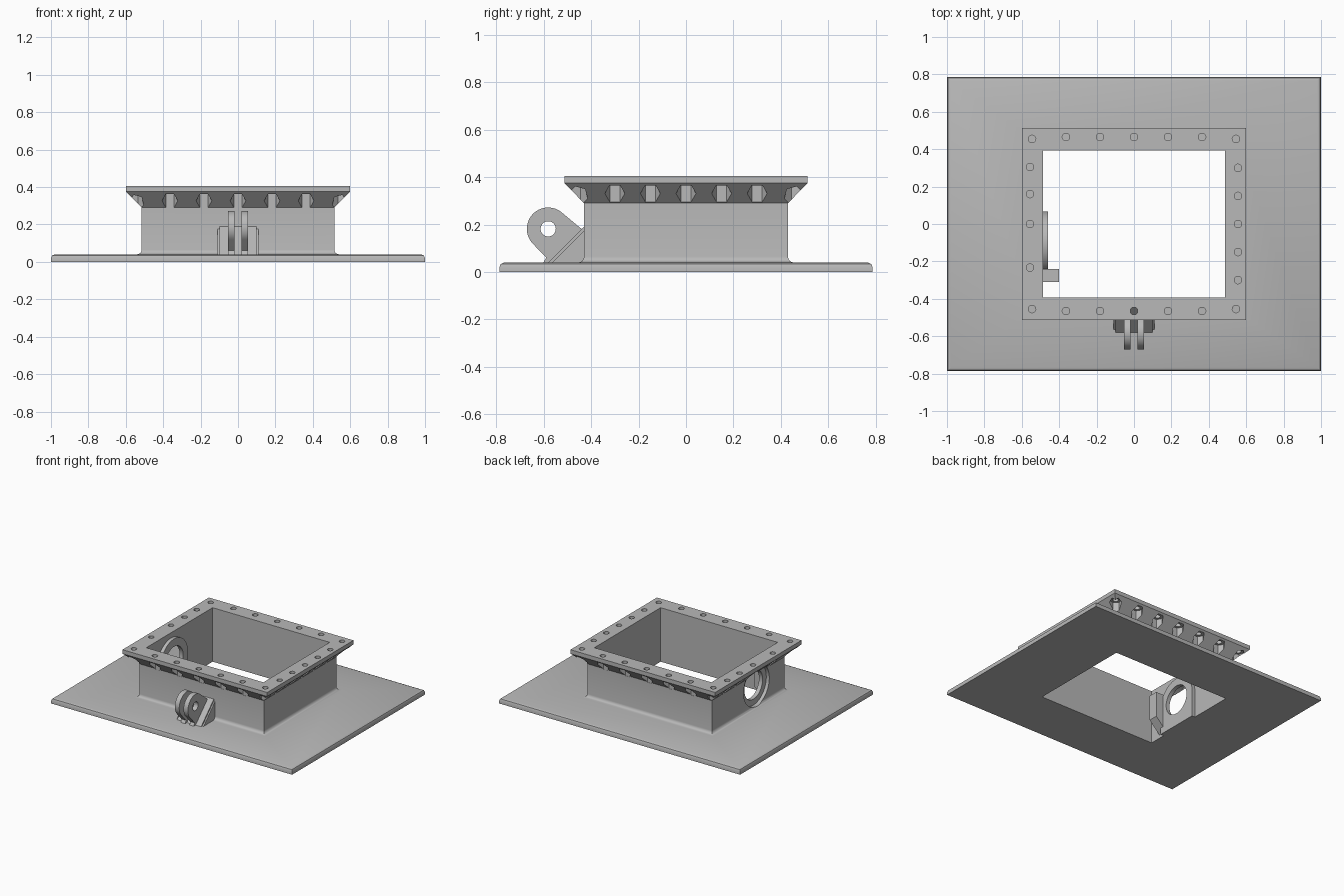
import bpy, bmesh, math
from mathutils import Matrix, Vector

if "Cube" in bpy.data.objects:
    bpy.data.objects.remove(bpy.data.objects["Cube"])

grey = bpy.data.materials.new("plain_grey")
grey.use_nodes = True
grey.diffuse_color = (0.48, 0.48, 0.48, 1)
grey.node_tree.nodes["Principled BSDF"].inputs["Base Color"].default_value = (0.48, 0.48, 0.48, 1)


def make(name, bm):
    bmesh.ops.recalc_face_normals(bm, faces=bm.faces)
    mesh = bpy.data.meshes.new(name)
    bm.to_mesh(mesh)
    bm.free()
    mesh.materials.append(grey)
    ob = bpy.data.objects.new(name, mesh)
    bpy.context.collection.objects.link(ob)
    return ob


def select(ob):
    bpy.ops.object.select_all(action="DESELECT")
    ob.select_set(True)
    bpy.context.view_layer.objects.active = ob


def cut(ob, cutter):
    cutter.hide_render = True
    mod = ob.modifiers.new("cut", "BOOLEAN")
    mod.operation, mod.solver, mod.object = "DIFFERENCE", "EXACT", cutter
    select(ob)
    bpy.ops.object.modifier_apply(modifier=mod.name)
    bpy.data.objects.remove(cutter)


def smooth(ob):
    select(ob)
    bpy.ops.object.shade_smooth_by_angle(angle=math.radians(30))


def extrude(name, profile, a, b, along="x"):
    """Prism: profile points are (y, z) along x, or (x, z) along y."""
    bm = bmesh.new()
    place = (lambda p, t: (t, p[0], p[1])) if along == "x" else (lambda p, t: (p[0], t, p[1]))
    ends = [[bm.verts.new(place(p, t)) for p in profile] for t in (a, b)]
    for end in ends:
        bm.faces.new(end)
    n = len(profile)
    for i in range(n):
        j = (i + 1) % n
        bm.faces.new((ends[0][i], ends[0][j], ends[1][j], ends[1][i]))
    return make(name, bm)


def arc(cy, cz, r, start, stop, steps=24):
    angles = [math.radians(start + (stop - start) * i / steps) for i in range(steps + 1)]
    return [(cy + r * math.cos(t), cz + r * math.sin(t)) for t in angles]


def disc(cy, cz, r):
    return arc(cy, cz, r, 0, 360, 48)[:-1]


def prisms(name, spots, radius, sides, z0, z1):
    """Upright prisms at (x, y, turn), with a flat side facing the turn."""
    bm = bmesh.new()
    for x, y, turn in spots:
        m = Matrix.Translation((x, y, (z0 + z1) / 2)) @ Matrix.Rotation(turn, 4, "Z")
        ring = [Vector((math.cos((i + 0.5) * math.tau / sides), math.sin((i + 0.5) * math.tau / sides), 0)) * radius
                for i in range(sides)]
        h = Vector((0, 0, (z1 - z0) / 2))
        low = [bm.verts.new(m @ (p - h)) for p in ring]
        top = [bm.verts.new(m @ (p + h)) for p in ring]
        bm.faces.new(low)
        bm.faces.new(top)
        for i in range(sides):
            j = (i + 1) % sides
            bm.faces.new((low[i], low[j], top[j], top[i]))
    return make(name, bm)


# Base plate, walls and flange: one closed loft of rectangles (half x, half y, z)
IN_X, IN_Y, OUT_X, OUT_Y = 0.486, 0.393, 0.515, 0.43
rings = [(IN_X, IN_Y, 0), (1, 0.787, 0), (1, 0.787, 0.02), (0.994, 0.781, 0.034), (0.98, 0.767, 0.04)]
for k in range(5):
    t = math.radians(90 * k / 4)
    off = 0.025 * (1 - math.sin(t))
    rings.append((OUT_X + off, OUT_Y + off, 0.04 + 0.025 * (1 - math.cos(t))))
rings += [(OUT_X, OUT_Y, 0.29), (0.6, 0.512, 0.375), (0.6, 0.512, 0.405), (IN_X, IN_Y, 0.405)]
bm = bmesh.new()
loops = [[bm.verts.new((sx * x, sy * y, z)) for sx, sy in ((1, 1), (-1, 1), (-1, -1), (1, -1))]
         for x, y, z in rings]
for k, loop in enumerate(loops):
    nxt = loops[(k + 1) % len(loops)]
    for i in range(4):
        j = (i + 1) % 4
        bm.faces.new((loop[i], loop[j], nxt[j], nxt[i]))
frame = make("flanged_frame", bm)

# Bolt holes with hexagonal nut pockets under the flange
spots = []
for s in (-1, 1):
    spots += [(0.182 * i, s * 0.465, math.pi / 2) for i in range(-2, 3)]
    spots += [(t * 0.545, s * 0.455, math.atan2(s, t)) for t in (-1, 1)]
spots += [(0.556, 0.15 * i, 0) for i in range(-2, 3)]
spots += [(-0.556, y, 0) for y in (0.305, 0.16, 0, -0.233)]
cut(frame, prisms("nut_cutter", spots, 0.042, 6, 0.285, 0.365))
cut(frame, prisms("bolt_cutter", spots, 0.02, 20, 0.35, 0.45))

# Round port in the right wall
PY, PZ = -0.1, 0.2
cut(frame, extrude("port_cutter", disc(PY, PZ, 0.152), -0.56, -0.47))
smooth(frame)

# Inner seat around the port, round on top and straight to the floor
seat = extrude("port_seat", arc(PY, PZ, 0.166, 0, 180, 32) + [(PY - 0.166, 0), (PY + 0.166, 0)], -0.49, -0.46)
cut(seat, extrude("port_hole_cutter", disc(PY, PZ, 0.108), -0.6, -0.4))
smooth(seat)

# Inner post beside the port, with a sloped foot
extrude("inner_post", [(-0.49, 0.02), (-0.4, 0.11), (-0.4, 0.3), (-0.49, 0.3)], -0.31, -0.24, "y")

# Hinge: sloped block with flared sides, and two eye plates
extrude("hinge_block", [(-0.42, 0.2), (-0.42, 0.03), (-0.59, 0.03)], -0.1, 0.1)
for s in (-1, 1):
    extrude("hinge_block_flare", [(-0.42, 0.185), (-0.42, 0.03), (-0.575, 0.03)], s * 0.1, s * 0.11)
    lug_profile = arc(-0.581, 0.182, 0.09, 45, 225, 28) + [(-0.589, 0.06), (-0.605, 0.035), (-0.42, 0.035), (-0.42, 0.165)]
    lug = extrude("hinge_eye", lug_profile, s * 0.018, s * 0.054)
    cut(lug, extrude("pin_cutter", disc(-0.581, 0.182, 0.032), -0.2, 0.2))
    smooth(lug)
